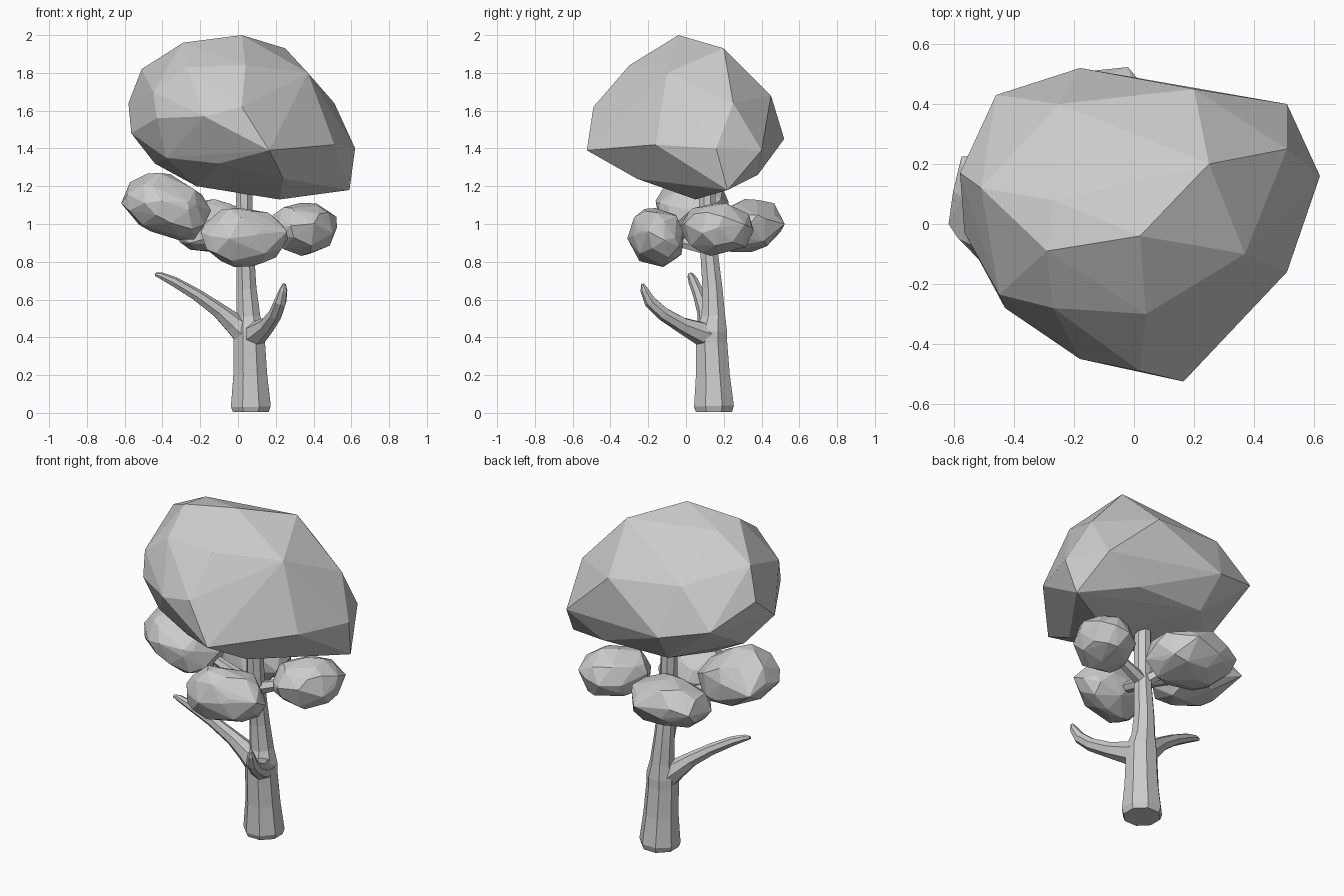
import bpy, bmesh, math, random
from mathutils import Vector, Euler

if "Cube" in bpy.data.objects:
    bpy.data.objects.remove(bpy.data.objects["Cube"])

random.seed(4)


def finish(bm, name):
    bmesh.ops.recalc_face_normals(bm, faces=bm.faces)
    me = bpy.data.meshes.new(name)
    bm.to_mesh(me)
    bm.free()
    ob = bpy.data.objects.new(name, me)
    bpy.context.collection.objects.link(ob)
    return ob


def hull(name, pts):
    bm = bmesh.new()
    for p in pts:
        bm.verts.new(p)
    bmesh.ops.convex_hull(bm, input=bm.verts[:])
    loose = [v for v in bm.verts if not v.link_faces]
    bmesh.ops.delete(bm, geom=loose, context='VERTS')
    return finish(bm, name)


def tube(name, path, sides):
    """Faceted tube through (x, y, z, radius) stations, capped at both ends."""
    bm = bmesh.new()
    pts = [Vector(p[:3]) for p in path]
    ref, rings = Vector((0, 1, 0)), []
    if abs((pts[-1] - pts[0]).normalized().y) > 0.6:
        ref = Vector((1, 0, 0))
    for i, p in enumerate(pts):
        d = (pts[min(i + 1, len(pts) - 1)] - pts[max(i - 1, 0)]).normalized()
        if i == 0 and name == "trunk":
            d = Vector((0, 0, 1))
        u = d.cross(ref).normalized()
        v = d.cross(u)
        rings.append([bm.verts.new(p + path[i][3] * (u * math.cos(a) + v * math.sin(a)))
                      for a in (2 * math.pi * (k + .5) / sides for k in range(sides))])
    for a, b in zip(rings, rings[1:]):
        for k in range(sides):
            n = (k + 1) % sides
            bm.faces.new((a[k], a[n], b[n], b[k]))
    bm.faces.new(rings[0])
    bm.faces.new(rings[-1])
    return finish(bm, name)


def clump(name, centre, size, angles, tips):
    """Irregular faceted ellipsoid of leaves with a few pointed tips."""
    bm = bmesh.new()
    bmesh.ops.create_icosphere(bm, subdivisions=2, radius=1)
    rot = Euler([math.radians(a) for a in angles])
    pts = [Vector(t) for t in tips]
    for v in bm.verts:
        j = Vector([random.uniform(-.22, .22) for _ in range(3)])
        p = (v.co + j).normalized() * random.uniform(.96, 1.07)
        p = Vector([c * s for c, s in zip(p, size)])
        p.rotate(rot)
        pts.append(p + Vector(centre))
    bm.free()
    return hull(name, pts)


# Trunk
tube("trunk", [(.068, .148, .005, .103), (.068, .148, .035, .114), (.065, .142, .2, .097),
               (.06, .135, .37, .09), (.06, .135, .43, .09), (.055, .145, .51, .068),
               (.045, .14, .66, .057), (.04, .125, .82, .051), (.035, .115, .95, .05),
               (.03, .11, 1.3, .045)], 8)

# Bare lower branches
tube("left_branch", [(.06, .13, .40, .078), (-.02, .12, .47, .058), (-.10, .10, .54, .042),
                     (-.22, .07, .625, .033), (-.34, .04, .695, .027),
                     (-.41, .025, .727, .018), (-.438, .02, .733, .009)], 7)
tube("right_branch", [(.06, .14, .40, .08), (.11, .06, .43, .06), (.155, -.02, .465, .044),
                      (.20, -.12, .525, .037), (.225, -.19, .59, .033),
                      (.24, -.22, .65, .022), (.245, -.23, .682, .009)], 7)

# Leaf clumps, each carried by a short twig
for name, centre, size, angles, tips in [
        ("left_leaves", (-.375, .03, 1.09), (.25, .195, .16), (0, 24, 0),
         [(-.575, .225, 1.09)]),
        ("front_leaves", (.03, -.155, .93), (.225, .14, .16), (0, 0, 15),
         [(.26, -.2, .96)]),
        ("right_leaves", (.345, .165, .975), (.2, .17, .138), (0, 0, 50), []),
        ("back_leaves", (-.12, .32, .985), (.25, .2, .14), (12, 4, -12),
         [(-.34, .46, 1.0), (-.02, .523, 1.0)])]:
    clump(name, centre, size, angles, tips)
    c, t = Vector(centre), Vector((.037, .12, .87))
    m = t.lerp(c, .5)
    tube(name.replace("leaves", "twig"), [(*t, .04), (*m, .03), (*c, .02)], 6)

# Crown: large irregular faceted mass
hull("crown", [
    # top
    (.02, -.04, 2.0), (.25, .20, 1.93), (-.29, -.09, 1.96), (-.27, .08, 1.945),
    (-.25, .40, 1.73), (.37, -.10, 1.8), (.04, -.30, 1.84), (-.27, -.28, 1.83),
    (-.51, .12, 1.82), (-.45, -.235, 1.7),
    # middle
    (.51, .25, 1.64), (.20, .45, 1.68), (.02, -.49, 1.62), (-.18, -.45, 1.57),
    (-.43, -.28, 1.56), (-.58, .17, 1.64), (-.565, -.03, 1.48), (-.46, .43, 1.52),
    (-.18, .52, 1.45), (.62, .16, 1.40), (.51, .40, 1.39), (.51, -.16, 1.42),
    (.165, -.525, 1.39),
    # underside
    (.59, .22, 1.18), (.22, .05, 1.13), (.24, -.26, 1.24), (-.10, -.33, 1.32),
    (-.38, -.20, 1.35), (-.44, .08, 1.32), (-.22, .05, 1.2), (-.15, .38, 1.27),
    (.28, .38, 1.26)])
